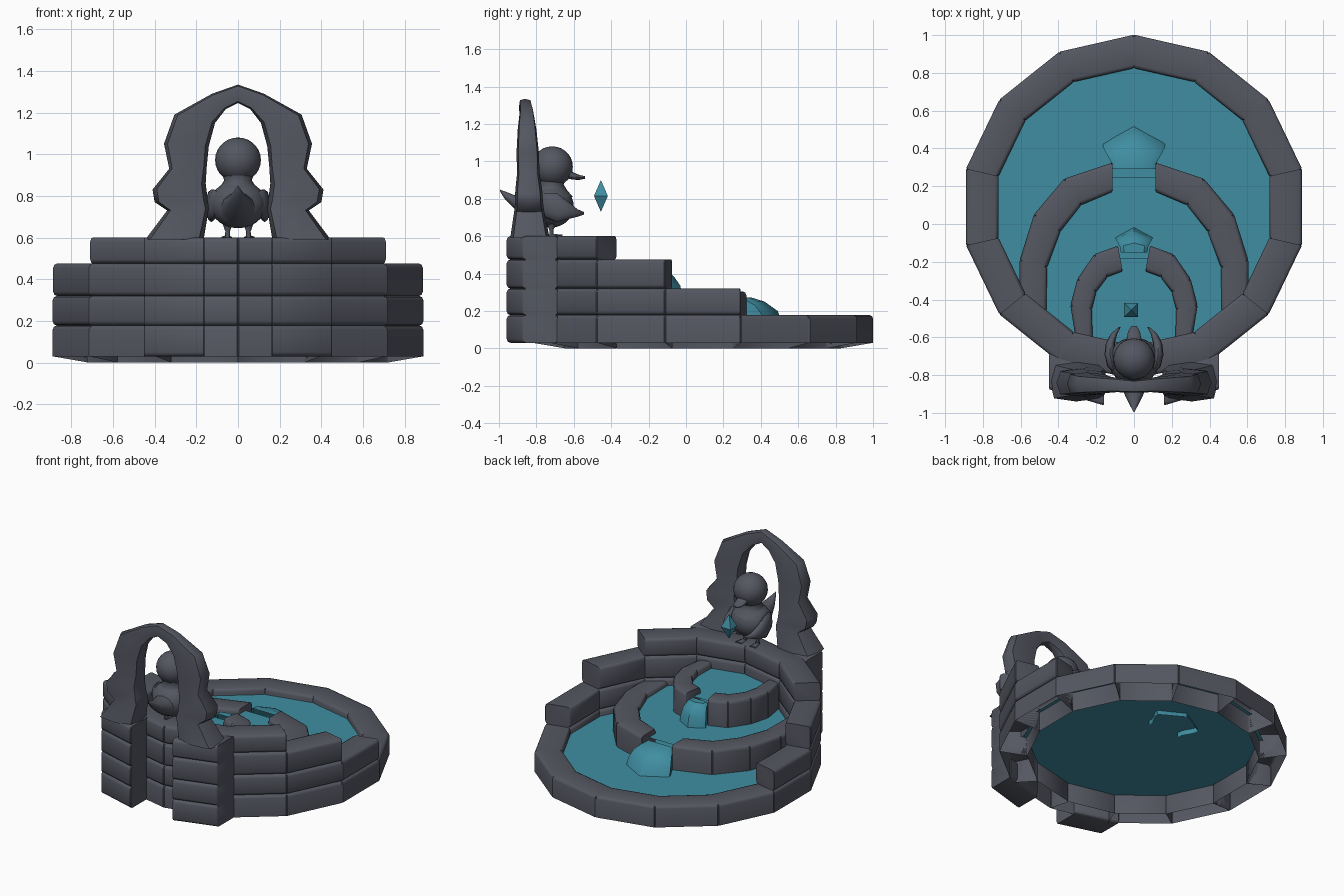
import bpy, bmesh, math
from mathutils import Vector as V, Matrix

if "Cube" in bpy.data.objects:
    bpy.data.objects.remove(bpy.data.objects["Cube"])


def material(name, rgb):
    m = bpy.data.materials.new(name)
    m.diffuse_color = (*rgb, 1)
    m.use_nodes = True
    m.node_tree.nodes["Principled BSDF"].inputs["Base Color"].default_value = m.diffuse_color
    return m


STONE = material("slate_stone", (0.09, 0.095, 0.12))
WATER = material("water", (0.05, 0.27, 0.36))


def finish(name, bm, mat, angle=40):
    bmesh.ops.recalc_face_normals(bm, faces=bm.faces)
    me = bpy.data.meshes.new(name)
    bm.to_mesh(me)
    bm.free()
    me.materials.append(mat)
    ob = bpy.data.objects.new(name, me)
    bpy.context.collection.objects.link(ob)
    bpy.ops.object.select_all(action='DESELECT')
    ob.select_set(True)
    bpy.context.view_layer.objects.active = ob
    if angle:
        bpy.ops.object.shade_smooth_by_angle(angle=math.radians(angle))
    return ob


def stones(name, quads, z0, z1, z_in=None, bevel=0.02, open_bottom=False):
    """One stone per quad (outer a, outer b, inner b, inner a), long edges rounded."""
    bm = bmesh.new()
    z_in = z0 if z_in is None else z_in
    bottoms, soft = [], []
    for q in quads:
        lo = [bm.verts.new((*p, z)) for p, z in zip(q, (z0, z0, z_in, z_in))]
        hi = [bm.verts.new((*p, z1)) for p in q]
        bottoms.append(bm.faces.new(lo))
        bm.faces.new(hi)
        for i in range(4):
            j = (i + 1) % 4
            bm.faces.new((lo[i], lo[j], hi[j], hi[i]))
        soft += [bm.edges.get((hi[0], hi[1])), bm.edges.get((hi[2], hi[3]))]
        if not open_bottom:
            soft += [bm.edges.get((lo[0], lo[1])), bm.edges.get((lo[2], lo[3]))]
    bmesh.ops.recalc_face_normals(bm, faces=bm.faces)
    if open_bottom:
        bmesh.ops.delete(bm, geom=bottoms, context='FACES_ONLY')
    bmesh.ops.bevel(bm, geom=soft, offset=bevel, segments=2, profile=0.5, affect='EDGES')
    # slim joints between neighbouring stones
    ends = [e for e in bm.edges if len(e.link_faces) == 2 and abs((e.verts[0].co - e.verts[1].co).normalized().z) > 0.9]
    bmesh.ops.bevel(bm, geom=ends, offset=0.005, segments=1, affect='EDGES')
    return finish(name, bm, STONE, 50)


def loft(name, sections, n=12, mat=STONE, mirror=False, power=1.0):
    """Skin of rings given as (centre, u radius, v radius); power < 1 is boxier."""
    bm = bmesh.new()

    def sup(t):
        return math.copysign(abs(t) ** power, t) if abs(t) > 1e-6 else 0.0
    for s in ((1, -1) if mirror else (1,)):
        rings = []
        for c, u, v in sections:
            ring = []
            for i in range(n):
                a = math.tau * i / n
                p = V(c) + V(u) * sup(math.cos(a)) + V(v) * sup(math.sin(a))
                ring.append(bm.verts.new((p.x * s, p.y, p.z)))
            rings.append(ring)
        for a, b in zip(rings, rings[1:]):
            for i in range(n):
                j = (i + 1) % n
                bm.faces.new((a[i], a[j], b[j], b[i]))
        bm.faces.new(rings[0])
        bm.faces.new(rings[-1])
    return finish(name, bm, mat, 55)


def ball(name, loc, scale):
    bm = bmesh.new()
    bmesh.ops.create_uvsphere(bm, u_segments=24, v_segments=14, radius=1,
                              matrix=Matrix.LocRotScale(V(loc), None, V(scale)))
    return finish(name, bm, STONE)


def sheet(name, pts, z):
    bm = bmesh.new()
    f = bm.faces.new([bm.verts.new((x, y, z)) for x, y in pts])
    if f.normal.z < 0:
        f.normal_flip()
    return finish(name, bm, WATER, 0)


# Outer wall: 14-sided ring, stepping up towards the back
def ring_pt(k, r):
    a = math.pi / 2 + math.tau * k / 14
    return (r * math.cos(a), 0.09 + r * math.sin(a))


def ring_quads(first, last):
    return [(ring_pt(k, 0.912), ring_pt(k + 1, 0.912), ring_pt(k + 1, 0.735), ring_pt(k, 0.735))
            for k in range(first, last)]


levels = [(0.03, 0.178), (0.178, 0.32), (0.32, 0.475), (0.475, 0.6)]
for i, ((z0, z1), (a, b)) in enumerate(zip(levels, [(0, 14), (3, 11), (4, 10), (5, 9)])):
    stones(f"wall_course_{i + 1}", ring_quads(a, b), z0, z1, 0 if i == 0 else None, open_bottom=i == 0)

# Pillar footings behind the wall
foot = [(0.16, -0.96), (0.45, -0.875), (0.45, -0.68), (0.16, -0.76)]
for i, (z0, z1) in enumerate(levels):
    stones(f"pillar_footing_{i + 1}", [foot, [(-x, y) for x, y in foot]], z0, z1)


# Inner basins, mirrored left and right
def basin(name, outer, inner, z0, z1, water_z, back):
    q = []
    for i in range(len(outer) - 1):
        quad = (outer[i], outer[i + 1], inner[i + 1], inner[i])
        q += [quad, [(-x, y) for x, y in quad]]
    stones(name + "_wall", q, z0, z1, bevel=0.022, open_bottom=True)
    mid = [((a[0] + b[0]) / 2, (a[1] + b[1]) / 2) for a, b in zip(outer, inner)] + [back]
    sheet(name + "_water", mid + [(-x, y) for x, y in reversed(mid)], water_z)


basin("middle_basin",
      [(0.115, 0.325), (0.37, 0.24), (0.53, 0.05), (0.605, -0.19), (0.605, -0.45)],
      [(0.115, 0.17), (0.28, 0.1), (0.39, -0.04), (0.46, -0.23), (0.465, -0.51)],
      0.136, 0.305, 0.27, (0.36, -0.66))
basin("upper_basin",
      [(0.085, -0.115), (0.21, -0.16), (0.3, -0.29), (0.337, -0.43), (0.31, -0.6)],
      [(0.06, -0.25), (0.14, -0.28), (0.2, -0.36), (0.222, -0.45), (0.22, -0.63)],
      0.26, 0.45, 0.405, (0.2, -0.68))
sheet("lower_water", [ring_pt(k, 0.76) for k in range(14)], 0.135)


# Spills: curved sheets of water with a pointed front
def spill(name, rows):
    bm = bmesh.new()
    base = rows[-1][1]
    grid = []
    for y, z, w, dy in rows:
        row = [bm.verts.new((-w, y, base - 0.001))]
        for u in (-1, -0.75, 0, 0.75, 1):
            drop = 0.02 if abs(u) == 1 and z > base else 0
            row.append(bm.verts.new((u * w, y + dy * (1 - abs(u)), z - drop)))
        row.append(bm.verts.new((w, y, base - 0.001)))
        grid.append(row)
    for a, b in zip(grid, grid[1:]):
        for i in range(6):
            bm.faces.new((a[i], a[i + 1], b[i + 1], b[i]))
    return finish(name, bm, WATER, 40)


spill("middle_spill", [(0.29, 0.275, 0.118, 0), (0.33, 0.272, 0.122, 0.02), (0.37, 0.25, 0.145, 0.05),
                       (0.405, 0.2, 0.163, 0.085), (0.435, 0.1, 0.168, 0.095)])
spill("upper_spill", [(-0.15, 0.415, 0.07, 0), (-0.12, 0.415, 0.075, 0.02), (-0.095, 0.385, 0.088, 0.03),
                      (-0.08, 0.335, 0.097, 0.05), (-0.07, 0.25, 0.1, 0.055)])

# Rough stone arch: outer x, z / inner x, z / half depth
half = [(0.445, 0.59, 0.165, 0.59, 0.105), (0.34, 0.73, 0.14, 0.74, 0.08), (0.4, 0.77, 0.145, 0.78, 0.075),
        (0.41, 0.83, 0.155, 0.86, 0.072), (0.33, 0.93, 0.15, 0.94, 0.06), (0.355, 1.05, 0.14, 1.04, 0.06),
        (0.305, 1.19, 0.11, 1.15, 0.05), (0.125, 1.29, 0.06, 1.215, 0.038)]
right = []
for ox, oz, ix, iz, d in half:
    right.append((((ox + ix) / 2, -0.835 - 0.025 * (oz - 0.6), (oz + iz) / 2),
                  ((ox - ix) / 2, 0, (oz - iz) / 2), (0, d, 0)))
left = [((-c[0], c[1], c[2]), (-u[0], 0, u[2]), v) for c, u, v in reversed(right)]
loft("stone_arch", right + [((0, -0.86, 1.29), (0, 0, 0.044), (0, 0.033, 0))] + left, 8, power=0.5)

# Bird statue: body, neck, head
ball("bird_body", (0, -0.725, 0.76), (0.135, 0.125, 0.115))
ball("bird_head", (0, -0.715, 0.972), (0.11, 0.11, 0.108))
loft("bird_neck", [((0, -0.72, z), (r, 0, 0), (0, r, 0))
                   for z, r in ((0.81, 0.115), (0.845, 0.085), (0.875, 0.066), (0.91, 0.078))], 20)


def limb(name, secs, mirror=False):
    loft(name, [((x, y, z), (rx, 0, 0), (0, 0, rz)) for x, y, z, rx, rz in secs], 12, STONE, mirror)


# Beak, tail and forward-swept wings
limb("bird_beak", [(0, -0.64, 0.94, 0.045, 0.03), (0, -0.605, 0.922, 0.038, 0.02),
                   (0, -0.57, 0.914, 0.032, 0.013), (0, -0.54, 0.914, 0.014, 0.007)])
limb("bird_tail", [(0, -0.77, 0.74, 0.1, 0.09), (0, -0.84, 0.75, 0.075, 0.065),
                   (0, -0.92, 0.785, 0.042, 0.035), (0, -0.97, 0.82, 0.016, 0.02), (0, -0.995, 0.845, 0.002, 0.004)])
limb("bird_wing", [(0.09, -0.79, 0.775, 0.015, 0.03), (0.113, -0.755, 0.765, 0.028, 0.065),
                   (0.128, -0.69, 0.752, 0.028, 0.078), (0.125, -0.63, 0.738, 0.024, 0.047),
                   (0.105, -0.58, 0.724, 0.017, 0.02), (0.075, -0.545, 0.722, 0.005, 0.007)], True)

# Legs and feet
loft("bird_leg", [((0.05, -0.72, z), (r, 0, 0), (0, r, 0))
                  for z, r in ((0.7, 0.04), (0.66, 0.022), (0.63, 0.011), (0.6, 0.012))], 10, STONE, True)
limb("bird_foot", [(0.05, -0.735, 0.602, 0.01, 0.006), (0.052, -0.71, 0.603, 0.015, 0.009),
                   (0.055, -0.66, 0.602, 0.026, 0.006)], True)

# Floating water crystal
bm = bmesh.new()
sq = [bm.verts.new((-0.015 + x * 0.037, -0.455 + y * 0.037, 0.815))
      for x, y in ((1, 1), (-1, 1), (-1, -1), (1, -1))]
for z in (0.9, 0.73):
    tip = bm.verts.new((-0.015, -0.455, z))
    for i in range(4):
        bm.faces.new((sq[i], sq[(i + 1) % 4], tip))
finish("water_crystal", bm, WATER, 0)
